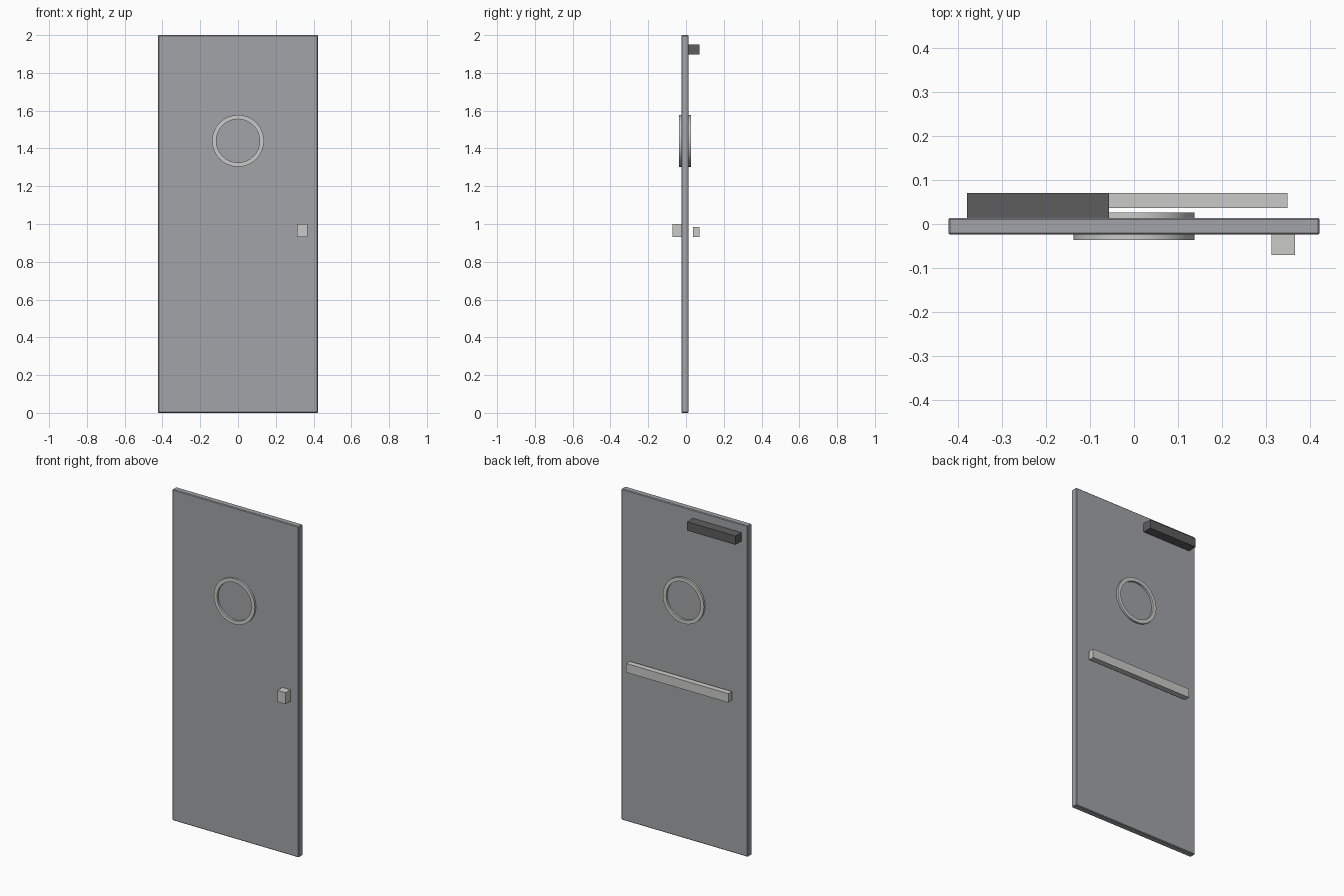
import bpy, bmesh, math

if "Cube" in bpy.data.objects:
    bpy.data.objects.remove(bpy.data.objects["Cube"])


def material(name, rgb):
    m = bpy.data.materials.new(name)
    m.diffuse_color = (*rgb, 1)
    m.use_nodes = True
    m.node_tree.nodes["Principled BSDF"].inputs["Base Color"].default_value = m.diffuse_color
    return m


DOOR = material("door grey", (0.36, 0.37, 0.39))
METAL = material("light metal", (0.59, 0.59, 0.58))
DARK = material("dark closer grey", (0.11, 0.11, 0.11))


def finish(name, bm, mat):
    bmesh.ops.recalc_face_normals(bm, faces=bm.faces)
    mesh = bpy.data.meshes.new(name)
    bm.to_mesh(mesh)
    bm.free()
    mesh.materials.append(mat)
    ob = bpy.data.objects.new(name, mesh)
    bpy.context.collection.objects.link(ob)
    return ob


def box(name, x, y, z, mat):
    """Box given by (low, high) pairs on each axis."""
    bm = bmesh.new()
    bmesh.ops.create_cube(bm, size=1)
    for v in bm.verts:
        v.co = [r[0] if c < 0 else r[1] for c, r in zip(v.co, (x, y, z))]
    return finish(name, bm, mat)


def ring(name, z, outer, inner, y0, y1, mat, sides=32):
    """Flat-faced ring around the y axis."""
    bm = bmesh.new()
    profile = [(outer, y0), (outer, y1), (inner, y1), (inner, y0)]
    loops = []
    for i in range(sides):
        a = 2 * math.pi * i / sides
        loops.append([bm.verts.new((r * math.cos(a), y, z + r * math.sin(a)))
                      for r, y in profile])
    for i in range(sides):
        a, b = loops[i], loops[(i + 1) % sides]
        for k in range(4):
            n = (k + 1) % 4
            bm.faces.new((a[k], a[n], b[n], b[k]))
    ob = finish(name, bm, mat)
    bpy.context.view_layer.objects.active = ob
    ob.select_set(True)
    bpy.ops.object.shade_smooth_by_angle(angle=math.radians(30))
    ob.select_set(False)


# Door leaf with small chamfered edges
FRONT, BACK = -0.024, 0.014
leaf = box("door_leaf", (-0.423, 0.423), (FRONT, BACK), (0, 2), DOOR)
bevel = leaf.modifiers.new("edge_chamfer", "BEVEL")
bevel.width = 0.004
bevel.segments = 1

# Porthole trim, standing proud of both faces
ring("porthole_ring", 1.44, 0.1375, 0.115, FRONT - 0.012, BACK + 0.012, METAL)

# Front handle block, rear push bar and door closer
box("handle", (0.313, 0.367), (-0.071, FRONT), (0.931, 1.0), METAL)
box("push_bar", (-0.333, 0.35), (0.036, 0.071), (0.931, 0.985), METAL)
box("door_closer", (-0.38, -0.057), (BACK, 0.071), (1.897, 1.95), DARK)
